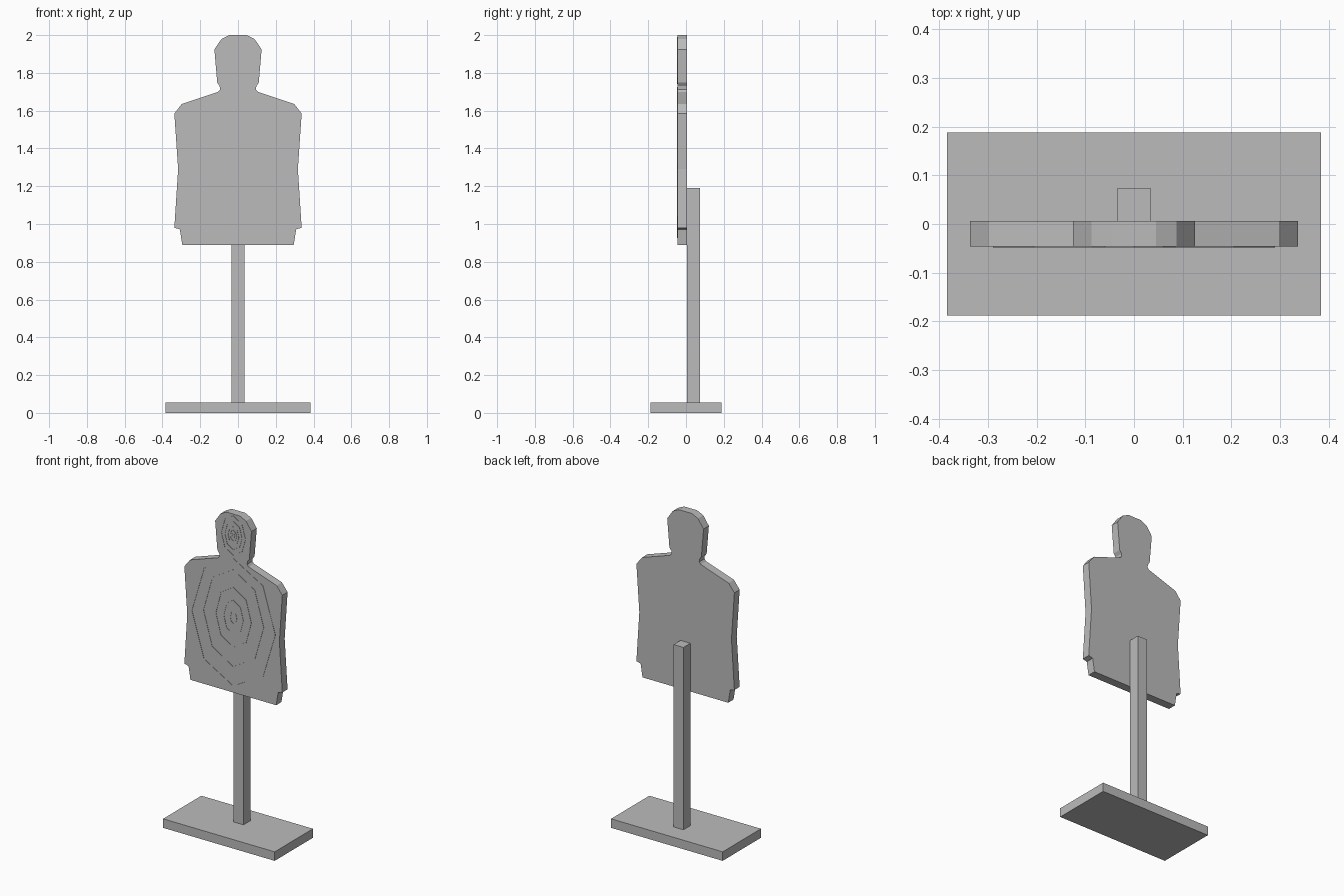
import bpy, bmesh
from math import sin, cos, pi

cube = bpy.data.objects.get("Cube")
if cube:
    bpy.data.objects.remove(cube, do_unlink=True)

grey = bpy.data.materials.new("plain_grey")
grey.use_nodes = True
grey.diffuse_color = (0.5, 0.5, 0.5, 1)
grey.node_tree.nodes["Principled BSDF"].inputs["Base Color"].default_value = (0.5, 0.5, 0.5, 1)


def finish(name, bm):
    bmesh.ops.recalc_face_normals(bm, faces=bm.faces)
    mesh = bpy.data.meshes.new(name)
    bm.to_mesh(mesh)
    bm.free()
    mesh.materials.append(grey)
    obj = bpy.data.objects.new(name, mesh)
    bpy.context.collection.objects.link(obj)
    return obj


def box(name, low, high):
    bm = bmesh.new()
    bmesh.ops.create_cube(bm, size=1)
    for v in bm.verts:
        v.co = [(a + b) / 2 + c * (b - a) for a, b, c in zip(low, high, v.co)]
    return finish(name, bm)


def extrude_back(bm, faces, depth):
    moved = bmesh.ops.extrude_face_region(bm, geom=faces)["geom"]
    verts = [g for g in moved if isinstance(g, bmesh.types.BMVert)]
    bmesh.ops.translate(bm, verts=verts, vec=(0, depth, 0))


FRONT = -0.046
BACK = 0.006

# Stand
box("base_plate", (-0.384, -0.188, 0), (0.384, 0.188, 0.056))
box("support_post", (-0.034, BACK, 0.056), (0.034, 0.074, 1.19))

# Silhouette board: half outline from the bottom to the crown, mirrored
half = [(0.295, 0.89), (0.308, 0.972), (0.337, 0.98), (0.317, 1.29),
        (0.337, 1.585), (0.298, 1.635), (0.105, 1.70), (0.095, 1.712),
        (0.097, 1.73), (0.11, 1.748), (0.125, 1.925), (0.087, 1.98), (0.045, 2.0)]
outline = half + [(-x, z) for x, z in reversed(half)]
bm = bmesh.new()
board = bm.faces.new([bm.verts.new((x, FRONT, z)) for x, z in outline])
extrude_back(bm, [board], BACK - FRONT)
finish("silhouette_board", bm)


# Thin raised octagonal scoring rings
def rings(name, sizes, width=0.006, sides=8):
    bm = bmesh.new()
    for rx, rz, cz in sizes:
        loops = []
        for inset in (0, width):
            loops.append([bm.verts.new(((rx - inset) * cos(2 * pi * i / sides), FRONT - 0.002,
                                        cz + (rz - inset) * sin(2 * pi * i / sides)))
                          for i in range(sides)])
        outer, inner = loops
        faces = []
        for i in range(sides):
            j = (i + 1) % sides
            faces.append(bm.faces.new((outer[i], outer[j], inner[j], inner[i])))
        extrude_back(bm, faces, 0.003)
    finish(name, bm)


rings("body_rings", [(0.29, 0.40, 1.325), (0.21, 0.305, 1.35), (0.125, 0.19, 1.355),
                     (0.07, 0.11, 1.355), (0.025, 0.04, 1.355)])
rings("head_rings", [(0.085 * s, 0.125 * s, 1.865) for s in (1, 0.72, 0.46, 0.28, 0.12)], 0.004)
